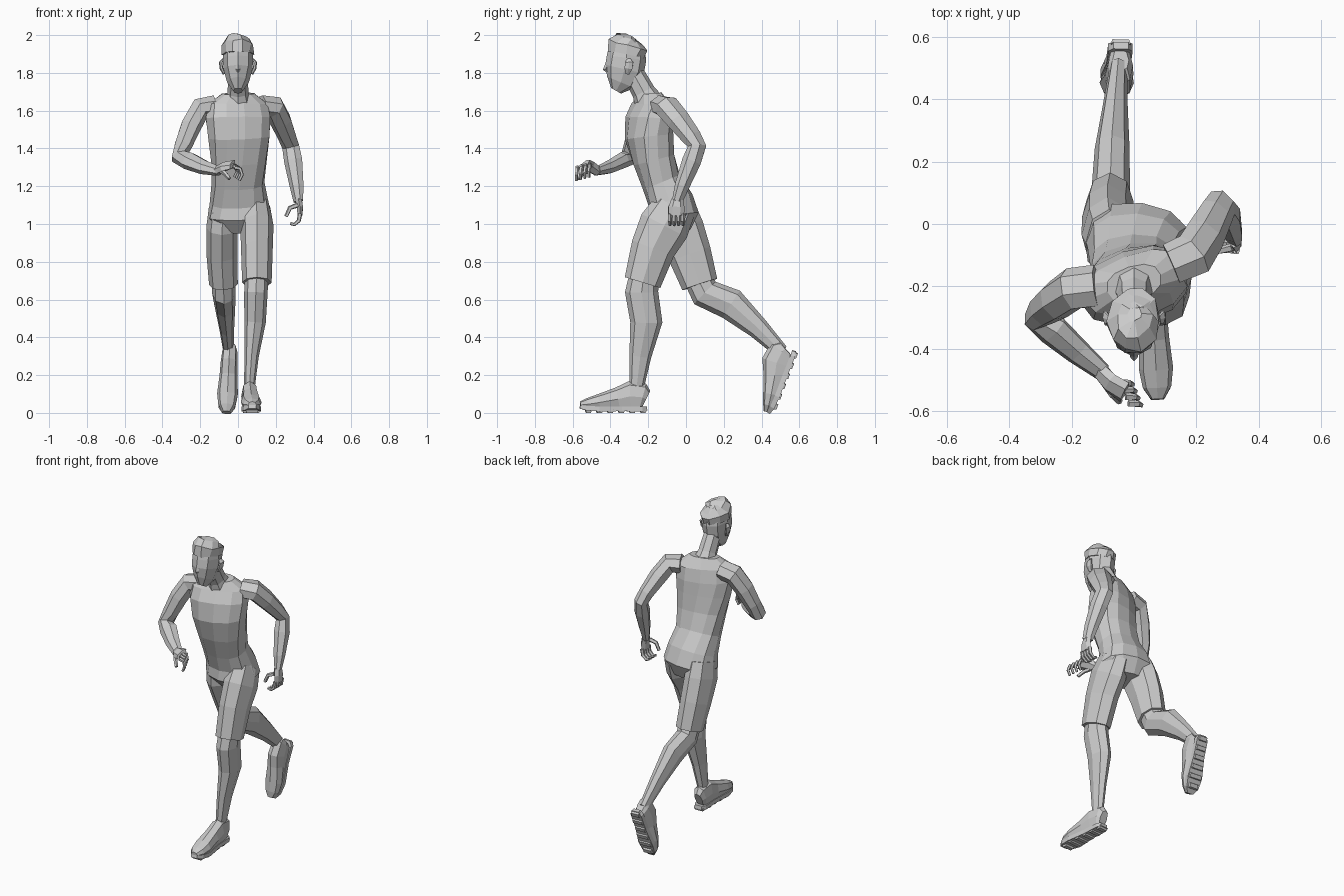
import bpy, bmesh, math, random
from mathutils import Vector, Matrix

random.seed(3)
X, Y = Vector((1, 0, 0)), Vector((0, 1, 0))


def loft(name, rings, n=8, ref=X, p=1.0, off=0.0, jitter=0.0, mat=None):
    """Skin n-sided rings (x, y, z, half_a, half_b[, twist]) along a path."""
    bm = bmesh.new()
    pts = [Vector(r[:3]) for r in rings]
    side, loops = ref, []
    for i, r in enumerate(rings):
        d1 = (pts[i] - pts[i - 1]).normalized() if i else Vector()
        d2 = (pts[i + 1] - pts[i]).normalized() if i < len(pts) - 1 else Vector()
        t = (d1 + d2).normalized()
        side = (side - t * side.dot(t)).normalized()
        tw = r[5] if len(r) > 5 else 0.0
        other = t.cross(side)
        u = side * math.cos(tw) + other * math.sin(tw)
        v = t.cross(u)
        loop = []
        for k in range(n):
            a = 2 * math.pi * (k + off) / n
            c, s = math.cos(a), math.sin(a)
            c, s = (math.copysign(abs(q) ** p, q) for q in (c, s))
            co = pts[i] + u * c * r[3] + v * s * r[4]
            co += Vector([random.uniform(-jitter, jitter) for _ in range(3)])
            loop.append(bm.verts.new(co))
        loops.append(loop)
    for a, b in zip(loops, loops[1:]):
        for k in range(n):
            bm.faces.new((a[k], a[(k + 1) % n], b[(k + 1) % n], b[k]))
    bm.faces.new(loops[0])
    bm.faces.new(loops[-1])
    bmesh.ops.recalc_face_normals(bm, faces=bm.faces)
    if mat:
        bm.transform(mat)
    me = bpy.data.meshes.new(name)
    bm.to_mesh(me)
    bm.free()
    ob = bpy.data.objects.new(name, me)
    bpy.context.collection.objects.link(ob)
    return ob


# torso, twisted from hips to shoulders
loft("torso", [
    (.01, -.055, .96, .11, .08, -.12), (.01, -.065, 1.04, .17, .135, -.12),
    (.005, -.08, 1.12, .155, .12, -.05), (0, -.13, 1.22, .14, .105, .05),
    (.005, -.17, 1.34, .15, .112, .15), (.005, -.195, 1.46, .168, .122, .25),
    (0, -.195, 1.56, .18, .112, .33), (0, -.185, 1.635, .17, .085, .36),
    (0, -.19, 1.69, .09, .055, .3)], n=12, p=.85)

# neck, head, ears, hair
loft("neck", [(0, -.195, 1.64, .075, .08), (0, -.225, 1.7, .055, .062),
              (0, -.275, 1.79, .052, .058)])
loft("head", [
    (0, -.37, 1.705, .026, .03), (0, -.345, 1.75, .058, .078),
    (0, -.325, 1.82, .077, .105), (0, -.315, 1.88, .08, .105),
    (0, -.31, 1.95, .075, .092), (0, -.3, 1.98, .04, .055)])
loft("nose", [(0, -.41, 1.865, .007, .01), (0, -.425, 1.82, .014, .015),
              (0, -.415, 1.805, .009, .008)], n=4)
loft("hair", [
    (0, -.315, 1.9, .083, .1), (0, -.305, 1.95, .086, .11),
    (0, -.297, 1.978, .058, .075), (0, -.29, 1.99, .02, .03)], n=10, jitter=.008)
for sx in (-1, 1):
    loft("ear", [(sx * .074, -.31, 1.795, .007, .012), (sx * .088, -.305, 1.825, .01, .024),
                 (sx * .092, -.3, 1.855, .009, .024), (sx * .08, -.305, 1.872, .006, .012)], n=6)

# arms: one swinging back, one bent across the front
loft("rear_arm", [
    (.12, -.13, 1.625, .07, .058), (.19, -.1, 1.62, .075, .06),
    (.225, -.04, 1.55, .07, .056), (.262, .03, 1.46, .06, .046),
    (.28, .06, 1.41, .055, .042), (.295, .03, 1.33, .054, .048),
    (.312, -.02, 1.2, .043, .035), (.32, -.045, 1.12, .033, .022)], ref=Y, n=7)
loft("front_arm", [
    (-.12, -.2, 1.625, .07, .058), (-.2, -.21, 1.61, .07, .06),
    (-.25, -.245, 1.52, .066, .056), (-.29, -.275, 1.42, .055, .048),
    (-.31, -.3, 1.355, .05, .046), (-.26, -.34, 1.335, .043, .055),
    (-.18, -.41, 1.3, .035, .045), (-.1, -.475, 1.28, .023, .032)], ref=Y, n=7)

# hands with curled fingers
loft("rear_palm", [(.32, -.045, 1.13, .032, .02), (.328, -.05, 1.09, .042, .019),
                   (.328, -.052, 1.045, .042, .014)], ref=Y, n=6)
loft("front_palm", [(-.11, -.468, 1.28, .028, .026), (-.075, -.51, 1.303, .038, .021),
                    (-.03, -.54, 1.315, .042, .014)], ref=Vector((.3, -1, 0)), n=6)


def finger(name, base, steps, r, ref):
    b = Vector(base)
    loft(name, [(*(b + Vector(s)), r * (1 - .12 * i), r * (1 - .12 * i))
                for i, s in enumerate(steps)], n=5, ref=ref)


for i in range(4):
    finger("rear_finger", (.328, -.085 + i * .023, 1.055),
           [(0, 0, 0), (-.006, 0, -.038), (-.03, 0, -.058), (-.052, 0, -.052)], .013, Y)
    finger("front_finger", (-.045 + i * .009, -.51 - i * .022, 1.318 - i * .006),
           [(0, 0, 0), (.03, 0, -.008), (.04, -.004, -.04), (.025, -.004, -.07)], .012, Y)
finger("rear_thumb", (.315, -.075, 1.1),
       [(0, 0, 0), (-.04, -.01, -.015), (-.06, -.012, -.06)], .014, Y)
finger("front_thumb", (-.1, -.5, 1.285),
       [(0, 0, 0), (.03, -.045, -.015), (.055, -.07, -.045)], .014, Vector((0, 0, 1)))

# shorts legs
loft("front_shorts_leg", [
    (.095, -.06, 1.09, .075, .115), (.1, -.115, .99, .088, .135),
    (.1, -.175, .87, .084, .118), (.1, -.23, .69, .078, .098)])
loft("rear_shorts_leg", [
    (-.08, -.06, 1.08, .075, .11), (-.085, -.035, .98, .083, .128),
    (-.085, .02, .84, .082, .115), (-.077, .073, .68, .076, .097)])

# bare lower legs
loft("front_lower_leg", [
    (.1, -.22, .75, .062, .075), (.095, -.235, .64, .062, .088),
    (.09, -.21, .48, .057, .085), (.072, -.242, .3, .038, .058),
    (.06, -.262, .13, .028, .038)])
loft("rear_lower_leg", [
    (-.077, .05, .74, .062, .075), (-.075, .1, .635, .062, .082),
    (-.07, .24, .575, .056, .085), (-.06, .38, .45, .04, .058),
    (-.05, .505, .325, .028, .038)])


# running shoe with lugged sole; local origin sits under the ankle
def shoe(prefix, mat):
    loft(prefix + "_shoe", [
        (0, .05, .072, .026, .05), (0, .03, .082, .04, .076),
        (0, -.035, .088, .045, .08), (0, -.1, .073, .047, .062),
        (0, -.2, .055, .055, .044), (0, -.26, .046, .046, .032),
        (0, -.298, .042, .022, .018)], p=.85, mat=mat)
    loft(prefix + "_sole", [
        (0, .055, .024, .026, .012), (0, .03, .021, .042, .014),
        (0, -.08, .022, .042, .014), (0, -.2, .021, .056, .014),
        (0, -.265, .025, .046, .013), (0, -.3, .033, .022, .01)],
        n=4, off=.5, p=.2, mat=mat)
    for i in range(6):
        y = .035 - i * .058
        w = (.034, .042, .042, .048, .052, .036)[i]
        loft(prefix + "_sole_lug", [(0, y, .018, w, .02), (0, y, 0, w * .85, .013)],
             n=4, off=.5, p=.2, mat=mat)


shoe("front", Matrix.Translation((.06, -.262, 0)) @ Matrix.Rotation(math.radians(3), 4, 'Z'))
shoe("rear", Matrix.Translation((-.045, .575, .268))
     @ Matrix.Rotation(math.radians(69), 4, 'X') @ Matrix.Rotation(math.radians(-3), 4, 'Z'))
